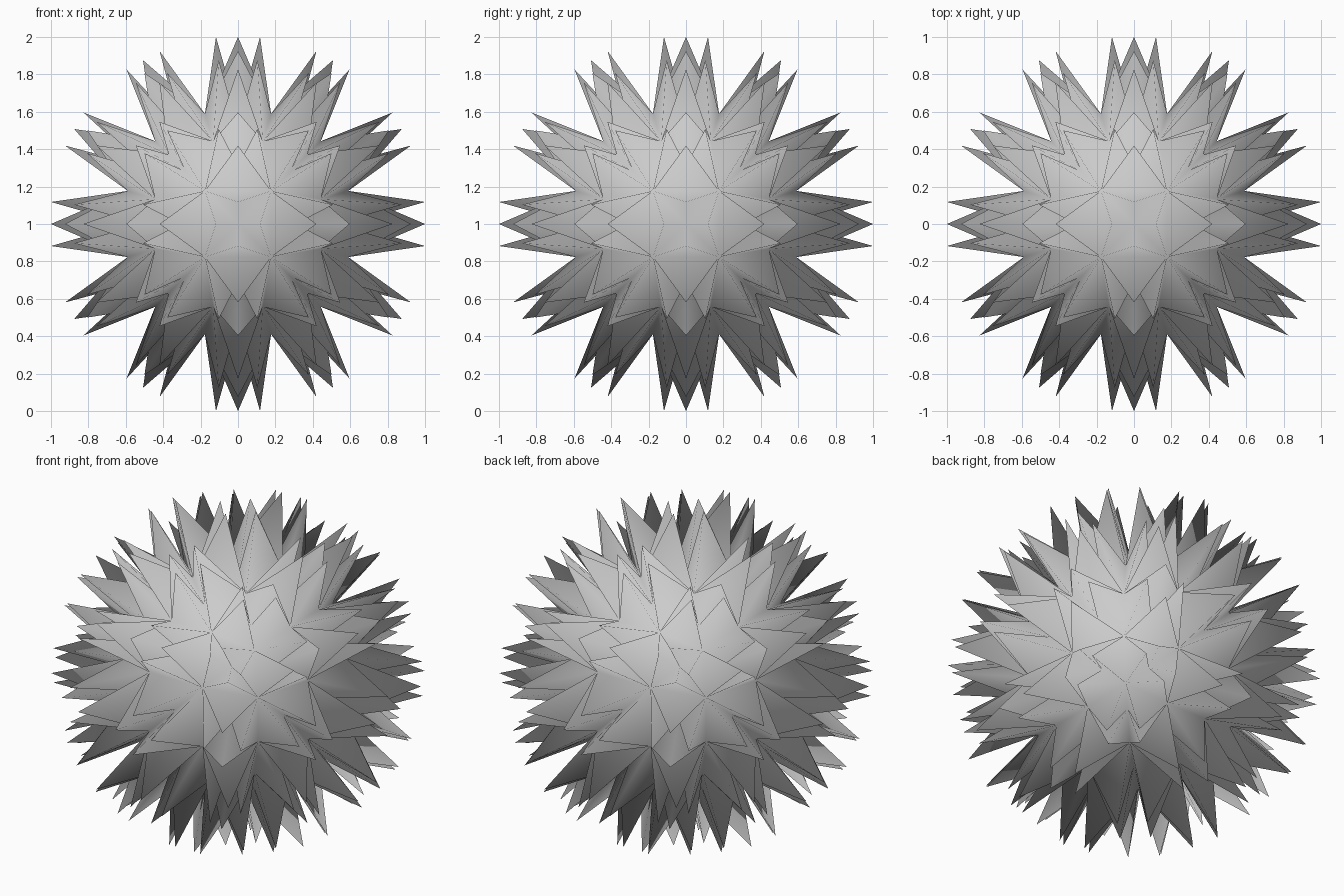
import bpy
import bmesh

CORE_RADIUS = 0.64
SPIKE_HEIGHT = 0.411
INNER_GRID = 0.30

default_cube = bpy.data.objects.get("Cube")
if default_cube:
    bpy.data.objects.remove(default_cube, do_unlink=True)


def make_material(name, colour):
    mat = bpy.data.materials.new(name)
    mat.use_nodes = True
    mat.diffuse_color = colour
    mat.node_tree.nodes["Principled BSDF"].inputs["Base Color"].default_value = colour
    return mat


# Round core: a cube split three by three on each side, pushed onto a sphere
bm = bmesh.new()
bmesh.ops.create_cube(bm, size=2)
bmesh.ops.subdivide_edges(bm, edges=bm.edges[:], cuts=2, use_grid_fill=True)
for v in bm.verts:
    for axis in range(3):
        if abs(v.co[axis]) < 0.5:
            v.co[axis] = INNER_GRID if v.co[axis] > 0 else -INNER_GRID
    v.co = v.co.normalized() * CORE_RADIUS
bm.normal_update()

# Fan each panel into four triangles, then raise a spike on every triangle
for height in (0.0, SPIKE_HEIGHT):
    bmesh.ops.poke(bm, faces=bm.faces[:], offset=height, center_mode='MEAN')
    bm.normal_update()

# Smooth shading over the whole ball, resting on the ground
for face in bm.faces:
    face.smooth = True
bmesh.ops.translate(bm, verts=bm.verts[:], vec=(0, 0, 1))

mesh = bpy.data.meshes.new("spiky_ball")
bm.to_mesh(mesh)
bm.free()
mesh.materials.append(make_material("light grey", (0.6, 0.6, 0.6, 1)))
ball = bpy.data.objects.new("spiky_ball", mesh)
bpy.context.collection.objects.link(ball)
